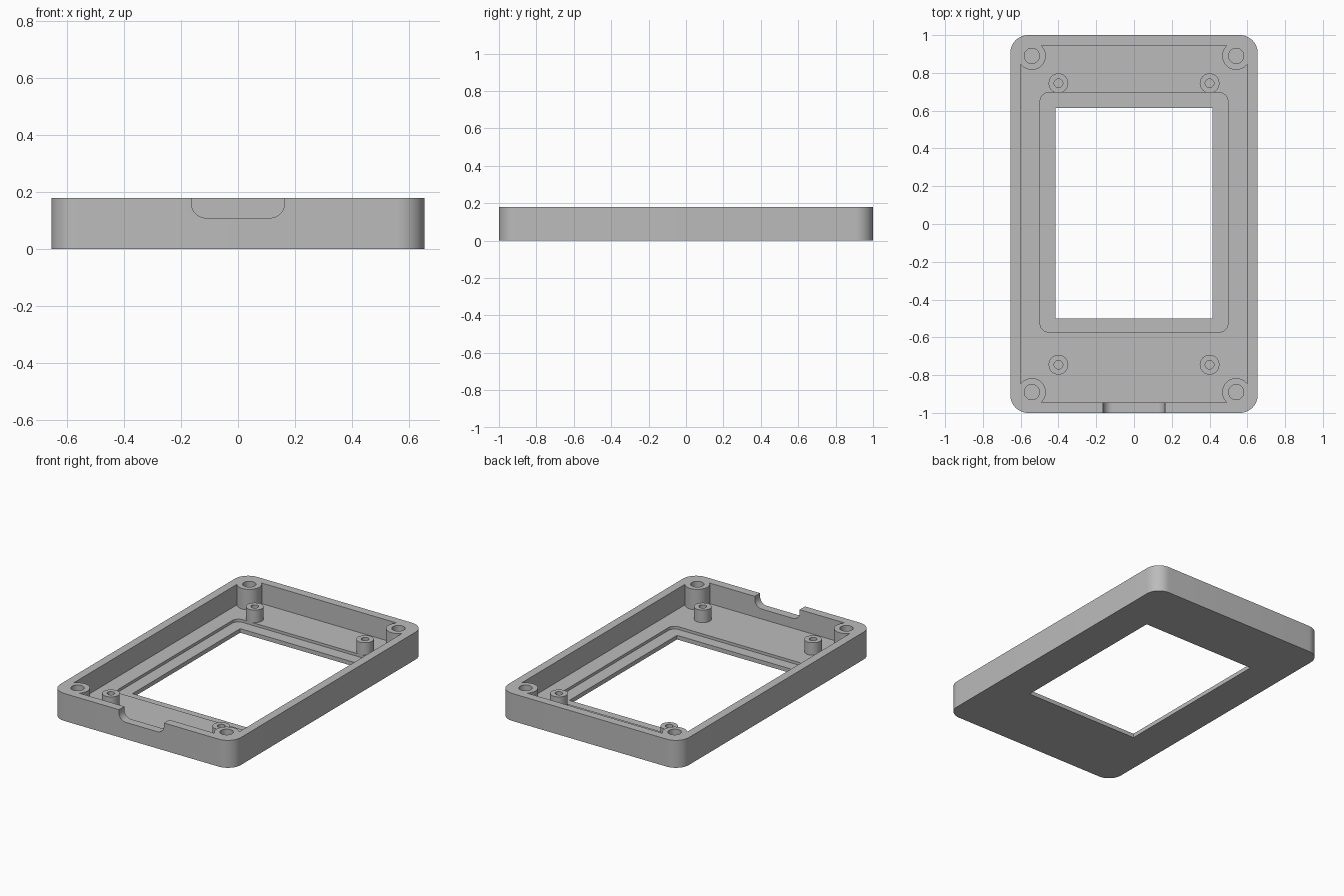
import bpy, bmesh, math

if "Cube" in bpy.data.objects:
    bpy.data.objects.remove(bpy.data.objects["Cube"], do_unlink=True)

# Main dimensions
HALF_X, HALF_Y, HEIGHT, WALL = 0.655, 1.0, 0.18, 0.055
FLOOR, LIP, STANDOFF_TOP = 0.045, 0.027, 0.127

grey = bpy.data.materials.new("plain grey")
grey.use_nodes = True
colour = (0.5, 0.5, 0.5, 1)
grey.diffuse_color = colour
grey.node_tree.nodes["Principled BSDF"].inputs["Base Color"].default_value = colour


def rounded_rect(x0, x1, y0, y1, r, steps=12):
    """Counter-clockwise outline of a rectangle with rounded corners."""
    if r == 0:
        return [(x0, y0), (x1, y0), (x1, y1), (x0, y1)]
    centres = [(x1 - r, y1 - r), (x0 + r, y1 - r), (x0 + r, y0 + r), (x1 - r, y0 + r)]
    points = []
    for quarter, (cx, cy) in enumerate(centres):
        for i in range(steps + 1):
            a = math.pi / 2 * (quarter + i / steps)
            points.append((cx + r * math.cos(a), cy + r * math.sin(a)))
    return points


def circle(cx, cy, r, sides=48):
    angles = [math.tau * i / sides for i in range(sides)]
    return [(cx + r * math.cos(a), cy + r * math.sin(a)) for a in angles]


def prism(name, outline, low, high, along_y=False):
    """Extrude an outline along z, or along y when it is drawn in x and z."""
    bm = bmesh.new()
    place = (lambda u, v: (u, low, v)) if along_y else (lambda u, v: (u, v, low))
    face = bm.faces.new([bm.verts.new(place(u, v)) for u, v in outline])
    moved = bmesh.ops.extrude_face_region(bm, geom=[face])["geom"]
    shift = (0, high - low, 0) if along_y else (0, 0, high - low)
    bmesh.ops.translate(bm, vec=shift, verts=[g for g in moved if isinstance(g, bmesh.types.BMVert)])
    bmesh.ops.recalc_face_normals(bm, faces=bm.faces)
    mesh = bpy.data.meshes.new(name)
    bm.to_mesh(mesh)
    bm.free()
    mesh.materials.append(grey)
    obj = bpy.data.objects.new(name, mesh)
    bpy.context.collection.objects.link(obj)
    return obj


def combine(target, tool, operation="DIFFERENCE"):
    """Apply a boolean and discard the tool object."""
    mod = target.modifiers.new("combine", "BOOLEAN")
    mod.operation, mod.solver, mod.object = operation, "EXACT", tool
    bpy.context.view_layer.objects.active = target
    bpy.ops.object.modifier_apply(modifier=mod.name)
    bpy.data.objects.remove(tool, do_unlink=True)


def smooth(obj):
    bpy.ops.object.select_all(action="DESELECT")
    obj.select_set(True)
    bpy.context.view_layer.objects.active = obj
    bpy.ops.object.shade_smooth_by_angle(angle=math.radians(30))


CORNERS = [(sx, sy) for sx in (-1, 1) for sy in (-1, 1)]

# Outer shell
shell = prism("case_shell", rounded_rect(-HALF_X, HALF_X, -HALF_Y, HALF_Y, 0.095), 0, HEIGHT)

# Cavity, leaving the corner screw posts standing
inner_x, inner_y = HALF_X - WALL, HALF_Y - WALL
cavity = prism("cavity", rounded_rect(-inner_x, inner_x, -inner_y, inner_y, 0.04), FLOOR, HEIGHT + 0.1)
for sx, sy in CORNERS:
    combine(cavity, prism("post", circle(sx * 0.541, sy * 0.89, 0.074), 0, HEIGHT + 0.2))
combine(shell, cavity)

# Screen recess and window
combine(shell, prism("recess", rounded_rect(-0.497, 0.497, -0.572, 0.695, 0.045), LIP, FLOOR + 0.05))
combine(shell, prism("window", rounded_rect(-0.415, 0.415, -0.5, 0.615, 0), -0.1, HEIGHT))

# Cable notch in the front wall
notch = rounded_rect(-0.163, 0.163, 0.11, HEIGHT + 0.2, 0.05)
combine(shell, prism("notch", notch, -HALF_Y - 0.1, -inner_y + 0.02, along_y=True))

# Blind screw holes in the corner posts
for sx, sy in CORNERS:
    combine(shell, prism("hole", circle(sx * 0.541, sy * 0.89, 0.04), FLOOR, HEIGHT + 0.1))
smooth(shell)

# Board standoffs with pilot holes
for sx, sy in CORNERS:
    name = f"standoff_{'back' if sy > 0 else 'front'}_{'left' if sx > 0 else 'right'}"
    x, y = sx * 0.4, sy * 0.745
    standoff = prism(name, circle(x, y, 0.052), FLOOR - 0.005, STANDOFF_TOP)
    combine(standoff, prism("pilot", circle(x, y, 0.023), FLOOR, STANDOFF_TOP + 0.1))
    smooth(standoff)
